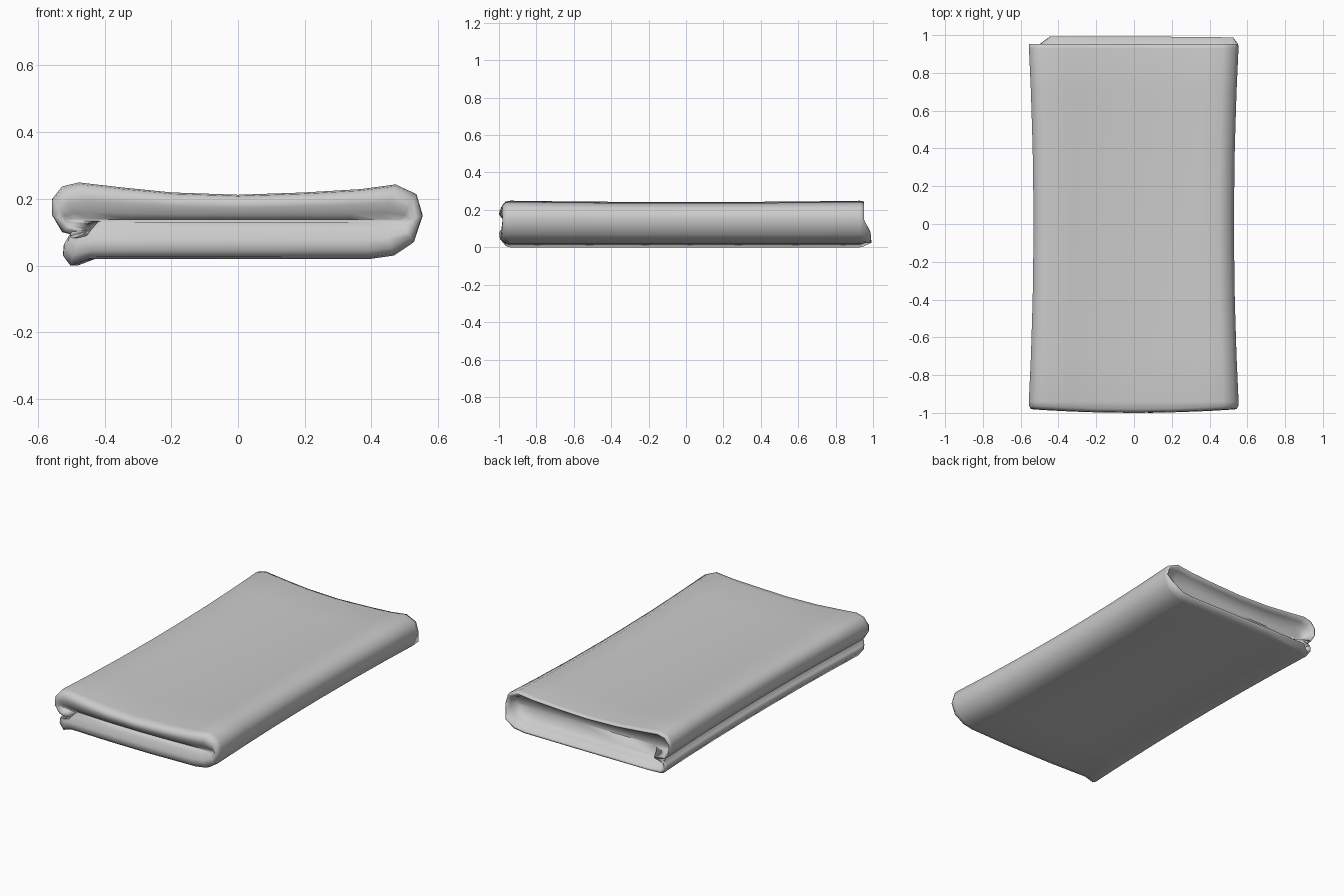
import bpy, bmesh

if "Cube" in bpy.data.objects:
    bpy.data.objects.remove(bpy.data.objects["Cube"])

# Cross-section (x, z) of the folded cloth, with the fold slit on the left
PROFILE = [(-.505, .0), (-.45, .02), (-.2, .02), (.1, .02), (.4, .02), (.47, .03),
           (.53, .07), (.557, .15), (.538, .215), (.475, .244), (.37, .23), (.2, .22),
           (0, .213), (-.2, .22), (-.35, .235), (-.48, .25), (-.53, .238), (-.56, .2),
           (-.56, .15), (-.53, .1), (-.46, .082), (-.525, .062), (-.528, .03)]
MID = .135

# Stations along the length: y, width factor, height factor
FRONT = [(-.955, .91, .04), (-.962, .93, .22), (-.982, .955, .5), (-.978, .98, .78), (-.962, .995, .95)]
BODY = [(y, 1, 1) for y in (-.94, -.7, -.4, -.1, .1, .4, .7, .93)]
BACK = [(.952, .995, .96), (.952, .985, .85), (.93, .965, .72), (.895, .94, .55), (.885, .92, .06)]


def place(x, z, y, kx, kz):
    pinch = max(0, 1 - y * y)
    px = x * kx * (1 - .05 * pinch)
    pz = MID + (z - MID) * kz
    if z > .2:                                   # top sags mid-length
        pz -= .008 * pinch
    py = y
    if y < -.945:                                # front fold bulges mid-width
        py -= .018 * max(0, 1 - (x / .55) ** 2)
    if y > .94 and z < .08 and x > -.47:         # lower back layer pokes out
        py += .04 - .02 * max(0, x - .3)
    return px, py, pz


bm = bmesh.new()
rings = [[bm.verts.new(place(x, z, *s)) for x, z in PROFILE] for s in FRONT + BODY + BACK]
n = len(PROFILE)
for a, b in zip(rings, rings[1:]):
    for i in range(n):
        j = (i + 1) % n
        bm.faces.new((a[i], a[j], b[j], b[i]))

# Close the front fold and the bottom of the back recess
caps = [bm.faces.new(rings[0]), bm.faces.new(rings[-1])]
bmesh.ops.triangulate(bm, faces=caps)
bmesh.ops.recalc_face_normals(bm, faces=bm.faces)
for f in bm.faces:
    f.smooth = True

mesh = bpy.data.meshes.new("folded_towel")
bm.to_mesh(mesh)
bm.free()
towel = bpy.data.objects.new("folded_towel", mesh)
bpy.context.collection.objects.link(towel)
